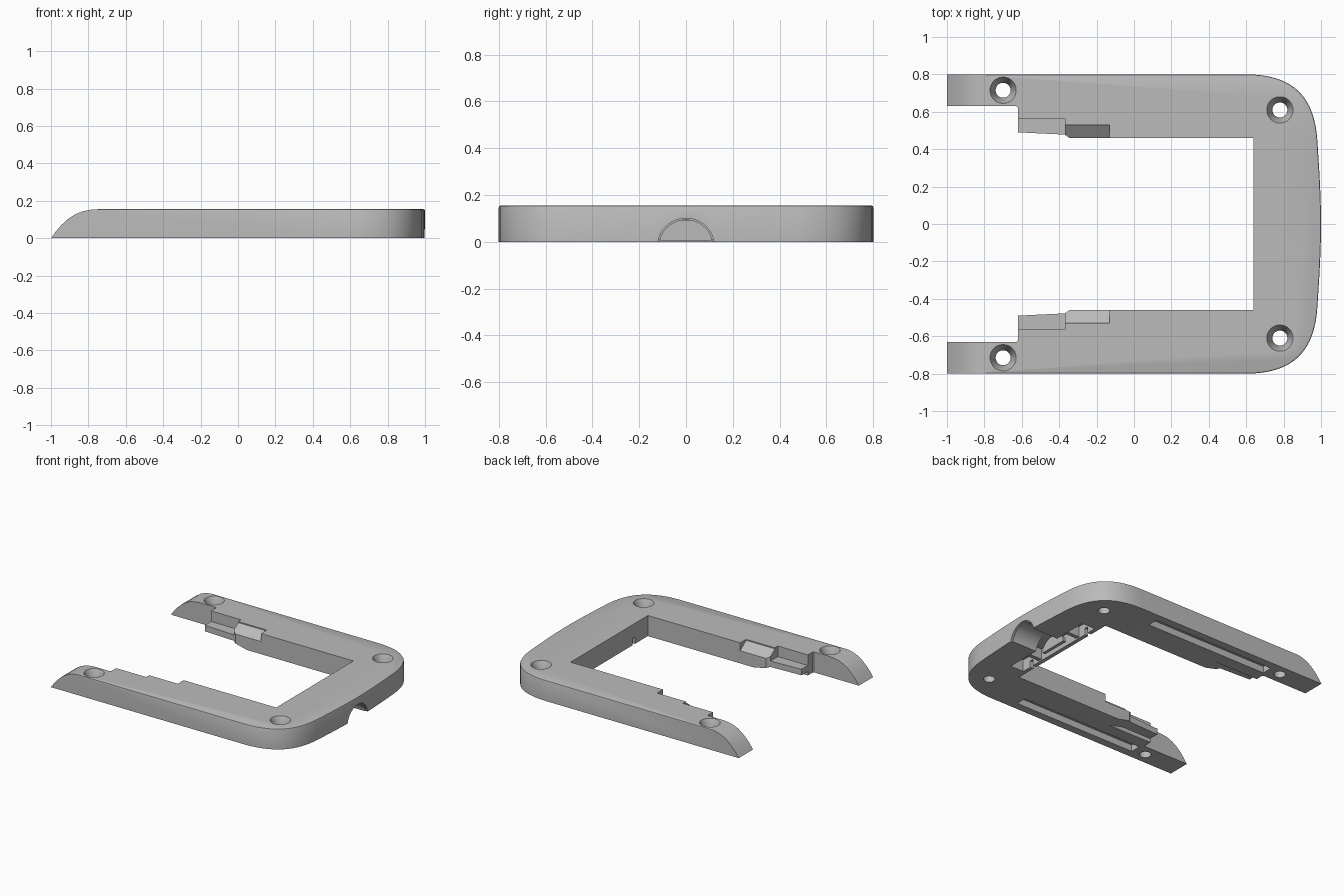
import bpy, bmesh, math
from mathutils import Vector

if "Cube" in bpy.data.objects:
    bpy.data.objects.remove(bpy.data.objects["Cube"])

H = 0.155
grey = bpy.data.materials.new("mid_grey")
grey.diffuse_color = (0.5, 0.5, 0.5, 1)
grey.use_nodes = True
grey.node_tree.nodes["Principled BSDF"].inputs["Base Color"].default_value = grey.diffuse_color


def prism(name, pts, a, b, axis):
    """Extrude a 2D profile along an axis: x takes (y,z), y takes (x,z), z takes (x,y)."""
    def place(p, t):
        return {"x": (t, p[0], p[1]), "y": (p[0], t, p[1]), "z": (p[0], p[1], t)}[axis]
    bm = bmesh.new()
    lo = [bm.verts.new(place(p, a)) for p in pts]
    hi = [bm.verts.new(place(p, b)) for p in pts]
    n = len(pts)
    bm.faces.new(lo)
    bm.faces.new(hi)
    for i in range(n):
        bm.faces.new((lo[i], lo[(i + 1) % n], hi[(i + 1) % n], hi[i]))
    bmesh.ops.recalc_face_normals(bm, faces=bm.faces)
    me = bpy.data.meshes.new(name)
    bm.to_mesh(me)
    bm.free()
    me.materials.append(grey)
    ob = bpy.data.objects.new(name, me)
    bpy.context.collection.objects.link(ob)
    return ob


def box(name, x0, x1, y0, y1, z0, z1):
    return prism(name, [(x0, y0), (x1, y0), (x1, y1), (x0, y1)], z0, z1, "z")


def frustum(name, x, y, r0, r1, z0, z1):
    bpy.ops.mesh.primitive_cone_add(vertices=40, radius1=r0, radius2=r1, depth=z1 - z0,
                                    location=(x, y, (z0 + z1) / 2))
    ob = bpy.context.object
    ob.name = name
    ob.data.materials.append(grey)
    return ob


def cut(target, cutter):
    bpy.context.view_layer.objects.active = target
    m = target.modifiers.new("cut", "BOOLEAN")
    m.operation, m.solver, m.object = "DIFFERENCE", "EXACT", cutter
    bpy.ops.object.modifier_apply(modifier=m.name)
    bpy.data.objects.remove(cutter)


def bezier(p, n):
    out = []
    for i in range(n + 1):
        t = i / n
        w = ((1 - t) ** 3, 3 * t * (1 - t) ** 2, 3 * t * t * (1 - t), t ** 3)
        out.append(tuple(sum(w[k] * p[k][j] for k in range(4)) for j in (0, 1)))
    return out


# Frame outline: straight arm, rounded corner, bowed end
corner = bezier([(0.6, 0.8), (0.86, 0.8), (0.965, 0.67), (0.98, 0.45)], 16)
bow = bezier([(0.98, 0.45), (0.99, 0.3), (1.0, 0.15), (1.0, 0.0)], 6)
outer = [(-1, 0.8)] + corner + bow[1:]
inner = [(0.64, 0.46), (-0.345, 0.46), (-0.37, 0.478), (-0.62, 0.49),
         (-0.62, 0.622), (-0.628, 0.63), (-1, 0.63)]
flip = lambda pts: [(x, -y) for x, y in reversed(pts)]
frame = prism("frame", outer + flip(outer[:-1]) + flip(inner) + inner, 0, H, "z")

# Soft upper rim on the outside
bm = bmesh.new()
bm.from_mesh(frame.data)


def on_rim(v):
    return v.co.z > H - 1e-4 and (abs(v.co.y) > 0.79 or v.co.x > 0.7)


bmesh.ops.bevel(bm, geom=[e for e in bm.edges if all(on_rim(v) for v in e.verts)],
                offset=0.008, segments=2, affect="EDGES", profile=0.5)
bm.to_mesh(frame.data)
bm.free()

# Curved tips of both arms
tip = [(-1, 0), (-0.975, 0.035), (-0.945, 0.07), (-0.91, 0.102), (-0.87, 0.128),
       (-0.83, 0.144), (-0.79, 0.152), (-0.75, H)]
cut(frame, prism("tip_cutter", tip + [(-0.75, 0.3), (-1.2, 0.3), (-1.2, 0)], -1, 1, "y"))

for s in (1, -1):
    def ybox(x0, x1, y0, y1, z0, z1):
        a, b = sorted((s * y0, s * y1))
        return box("cutter", x0, x1, a, b, z0, z1)

    # Low ledge, sloped seat beside it, and raised underside
    cut(frame, ybox(-0.7, -0.37, 0.4, 0.565, 0.075, 0.3))
    cut(frame, prism("cutter", [(s * 0.53, 0.3), (s * 0.53, 0.147), (s * 0.46, 0.095),
                                (s * 0.4, 0.05), (s * 0.4, 0.3)], -0.371, -0.13, "x"))
    cut(frame, prism("cutter", [(-0.7, -0.1), (-0.7, 0.03), (-0.37, 0.03), (-0.25, 0),
                                (-0.25, -0.1)], s * 0.4, s * 0.565, "y"))
    # Long groove under each arm
    cut(frame, ybox(-0.6, 0.42, 0.66, 0.74, -0.1, 0.05))
    # Countersunk screw holes
    for x, y in ((-0.70, 0.715), (0.78, 0.61)):
        cut(frame, frustum("cutter", x, s * y, 0.04, 0.04, -0.1, 0.3))
        cut(frame, frustum("cutter", x, s * y, 0.04, 0.075, 0.09, 0.165))

# Pocket under the end bar, with slots through its inner wall
cut(frame, box("cutter", 0.67, 0.78, -0.38, 0.38, -0.1, 0.09))
for y in (-0.29, 0.29):
    cut(frame, box("cutter", 0.6, 0.7, y - 0.015, y + 0.015, -0.1, 0.05))

# Arched cable opening with a shallow wider lip
def arch(r, x0, x1):
    pts = [(r * math.cos(i * math.tau / 48), -0.022 + r * math.sin(i * math.tau / 48))
           for i in range(48)]
    return prism("cutter", pts, x0, x1, "x")


cut(frame, arch(0.115, 0.75, 1.2))
cut(frame, arch(0.122, 0.985, 1.2))

# Ribs and half-round collar in the pocket
for y in (-0.2, 0.2):
    box("pocket_rib", 0.665, 0.785, y - 0.015, y + 0.015, 0.01, 0.095)
half = [(0.11 * math.cos(i * math.pi / 20), 0.005 + 0.09 * math.sin(i * math.pi / 20))
        for i in range(21)]
prism("cable_collar", half, 0.70, 0.725, "x")

bpy.ops.object.select_all(action="DESELECT")
frame.select_set(True)
bpy.context.view_layer.objects.active = frame
bpy.ops.object.shade_smooth_by_angle(angle=math.radians(25))
